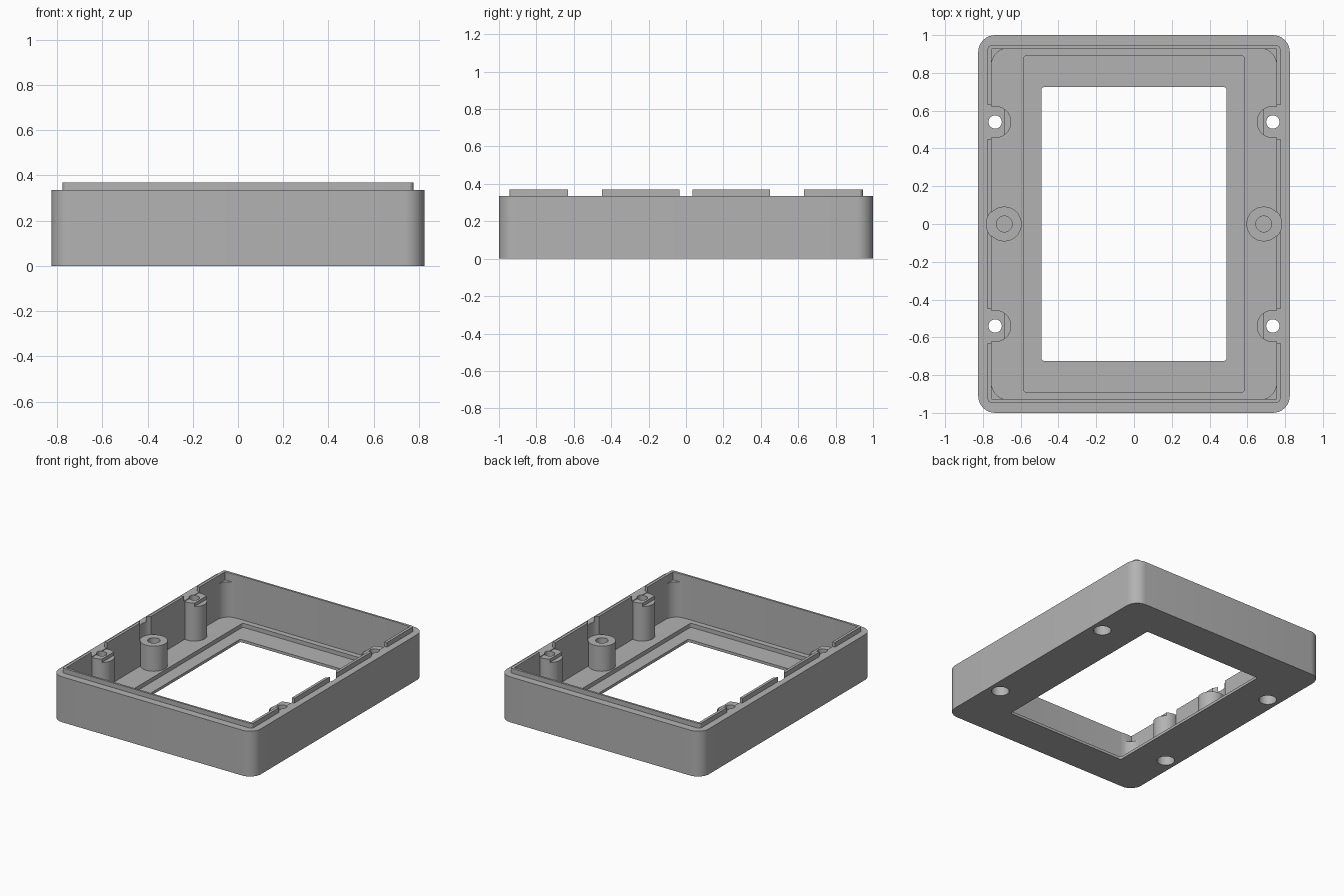
import bpy, bmesh, math

cube = bpy.data.objects.get("Cube")
if cube:
    bpy.data.objects.remove(cube, do_unlink=True)

grey = bpy.data.materials.new("plain grey")
grey.use_nodes = True
colour = (0.45, 0.45, 0.45, 1)
grey.diffuse_color = colour
grey.node_tree.nodes["Principled BSDF"].inputs["Base Color"].default_value = colour


def prism(name, points, z0, z1):
    """Extrude a closed outline between two heights."""
    bm = bmesh.new()
    low = [bm.verts.new((x, y, z0)) for x, y in points]
    high = [bm.verts.new((x, y, z1)) for x, y in points]
    bm.faces.new(low[::-1])
    bm.faces.new(high)
    n = len(points)
    for i in range(n):
        j = (i + 1) % n
        bm.faces.new((low[i], low[j], high[j], high[i]))
    mesh = bpy.data.meshes.new(name)
    bm.to_mesh(mesh)
    bm.free()
    mesh.materials.append(grey)
    ob = bpy.data.objects.new(name, mesh)
    bpy.context.collection.objects.link(ob)
    return ob


def plate(name, hx, hy, r, z0, z1, cx=0, cy=0):
    """Rectangle with rounded corners, given by half sizes."""
    if r == 0:
        pts = [(cx + sx * hx, cy + sy * hy)
               for sx, sy in ((1, 1), (-1, 1), (-1, -1), (1, -1))]
        return prism(name, pts, z0, z1)
    pts = []
    for q, (sx, sy) in enumerate(((1, 1), (-1, 1), (-1, -1), (1, -1))):
        for k in range(9):
            a = (q + k / 8) * math.pi / 2
            pts.append((cx + sx * (hx - r) + r * math.cos(a),
                        cy + sy * (hy - r) + r * math.sin(a)))
    return prism(name, pts, z0, z1)


def cylinder(name, x, y, r, z0, z1, n=40):
    pts = [(x + r * math.cos(i * math.tau / n), y + r * math.sin(i * math.tau / n))
           for i in range(n)]
    return prism(name, pts, z0, z1)


def combine(target, tool, operation="DIFFERENCE"):
    """Apply a boolean and discard the tool."""
    mod = target.modifiers.new("combine", "BOOLEAN")
    mod.object, mod.operation, mod.solver = tool, operation, "EXACT"
    graph = bpy.context.evaluated_depsgraph_get()
    mesh = bpy.data.meshes.new_from_object(target.evaluated_get(graph))
    target.modifiers.clear()
    target.data = mesh
    bpy.data.objects.remove(tool, do_unlink=True)


RIM, LIP, FLOOR, LEDGE, BOSS = 0.335, 0.37, 0.05, 0.02, 0.235
SIDES = (-1, 1)

# Outer shell with its raised lip
body = plate("frame_body", 0.825, 1.0, 0.09, 0, RIM)
combine(body, plate("lip", 0.775, 0.945, 0.02, RIM - 0.05, LIP), "UNION")

# Cavity, square shelf in its corners, panel recess and window
combine(body, plate("cavity", 0.755, 0.93, 0.09, FLOOR, 1))
combine(body, plate("corner_shelf", 0.754, 0.926, 0, 0.31, 1))
combine(body, plate("panel_recess", 0.585, 0.89, 0.015, LEDGE, 1))
combine(body, plate("window", 0.49, 0.725, 0.015, -1, 1))

# Corner screw posts with lip gap, lowered inner step and through hole
for sx in SIDES:
    for sy in SIDES:
        x, y = sx * 0.735, sy * 0.54
        combine(body, cylinder("post", x, y, 0.085, FLOOR - 0.02, RIM - 0.005), "UNION")
        combine(body, plate("lip_gap", 0.05, 0.09, 0, RIM, 1, sx * 0.75, y))
        combine(body, plate("post_step", 0.05, 0.1, 0, RIM - 0.03, 1, sx * 0.635, y))
        combine(body, cylinder("screw_hole", x, y, 0.035, -1, 1))
        combine(body, cylinder("screw_head_pocket", x, y, 0.06, -1, 0.2))

# Shorter middle bosses with clearance in the wall and blind holes
for sx in SIDES:
    x = sx * 0.687
    combine(body, cylinder("boss_clearance", x, 0, 0.095, BOSS, 1))
    combine(body, cylinder("boss", x, 0, 0.092, FLOOR - 0.02, BOSS), "UNION")
    combine(body, cylinder("boss_hole", x, 0, 0.042, 0.08, 1))

bpy.context.view_layer.objects.active = body
body.select_set(True)
bpy.ops.object.shade_smooth_by_angle(angle=math.radians(30))
